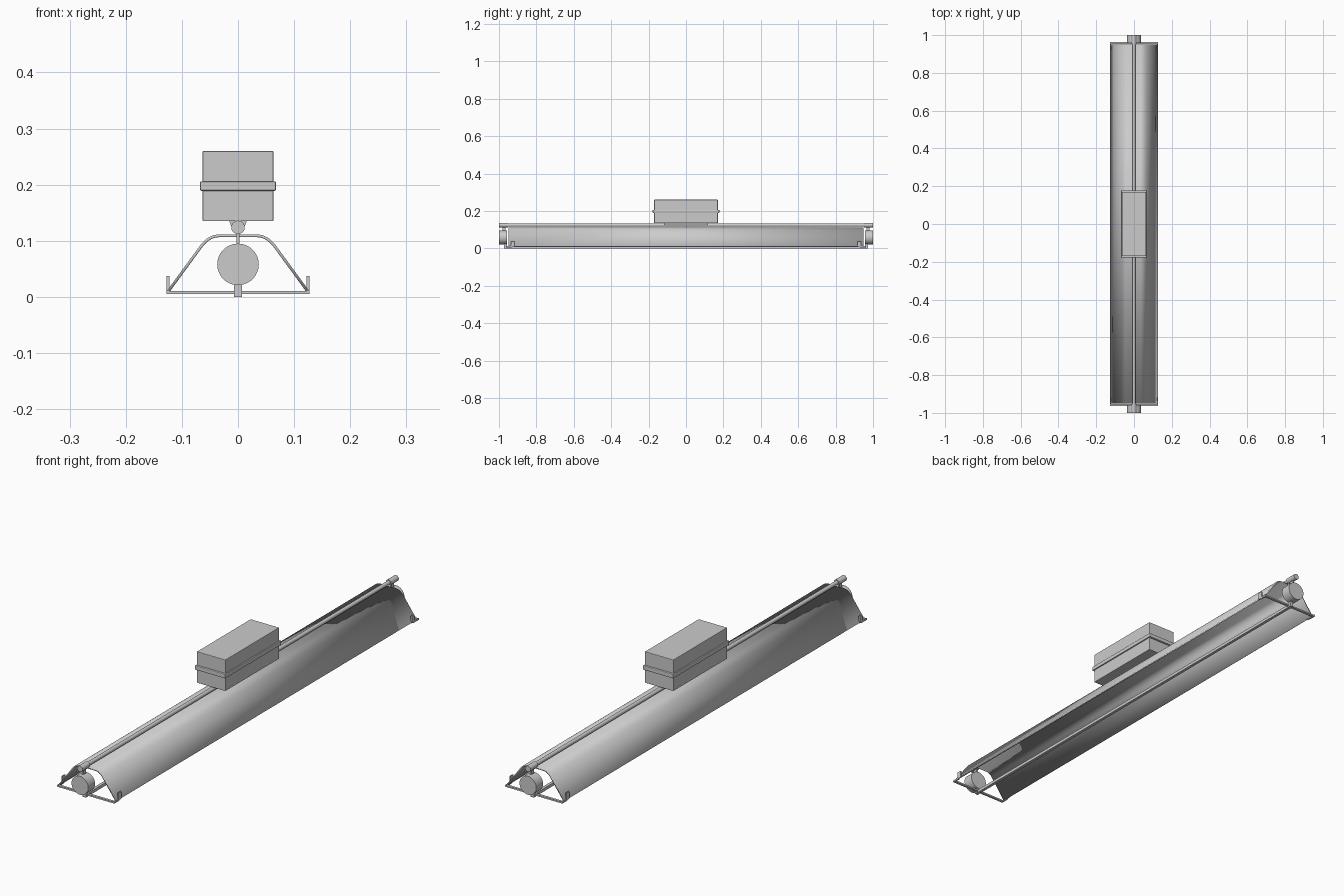
import bpy, bmesh, math
from mathutils import Vector

if "Cube" in bpy.data.objects:
    bpy.data.objects.remove(bpy.data.objects["Cube"])


def box(name, x0, x1, y0, y1, z0, z1, bevel=0.0):
    bpy.ops.mesh.primitive_cube_add(size=1, location=((x0 + x1) / 2, (y0 + y1) / 2, (z0 + z1) / 2))
    o = bpy.context.object
    o.name = name
    o.scale = (x1 - x0, y1 - y0, z1 - z0)
    bpy.ops.object.transform_apply(location=False, rotation=False, scale=True)
    if bevel:
        m = o.modifiers.new("bevel", "BEVEL")
        m.width = bevel
        m.segments = 2
    return o


def rod_y(name, r, y0, y1, z, sides=32):
    bpy.ops.mesh.primitive_cylinder_add(vertices=sides, radius=r, depth=y1 - y0,
                                        location=(0, (y0 + y1) / 2, z), rotation=(math.pi / 2, 0, 0))
    o = bpy.context.object
    o.name = name
    bpy.ops.object.shade_smooth_by_angle()
    return o


def extrude_y(name, pts, y0, y1, closed):
    bm = bmesh.new()
    a = [bm.verts.new((x, y0, z)) for x, z in pts]
    b = [bm.verts.new((x, y1, z)) for x, z in pts]
    n = len(pts)
    for i in range(n if closed else n - 1):
        j = (i + 1) % n
        bm.faces.new((a[i], a[j], b[j], b[i]))
    if closed:
        bm.faces.new(a[::-1])
        bm.faces.new(b)
    bmesh.ops.recalc_face_normals(bm, faces=bm.faces)
    me = bpy.data.meshes.new(name)
    bm.to_mesh(me)
    bm.free()
    o = bpy.data.objects.new(name, me)
    bpy.context.collection.objects.link(o)
    bpy.ops.object.select_all(action="DESELECT")
    bpy.context.view_layer.objects.active = o
    o.select_set(True)
    bpy.ops.object.shade_smooth_by_angle()
    return o


# Reflector: folded sheet with rounded shoulders
p0, p1, p2 = Vector((-0.065, 0.091)), Vector((-0.051, 0.109)), Vector((-0.033, 0.109))
half = [Vector((-0.125, 0.009))]
for i in range(9):
    t = i / 8
    half.append(p0 * (1 - t) ** 2 + p1 * 2 * t * (1 - t) + p2 * t * t)
profile = [(p.x, p.y) for p in half] + [(-p.x, p.y) for p in reversed(half)]
reflector = extrude_y("reflector", profile, -0.95, 0.95, False)
m = reflector.modifiers.new("thickness", "SOLIDIFY")
m.thickness = 0.005
m.offset = 0

# Long support rod above and slim guard bar below
rod_y("support_rod", 0.008, -0.96, 0.96, 0.124)
box("lower_bar", -0.006, 0.006, -0.965, 0.965, 0.0, 0.012)

# Parts repeated at both ends
for s, end in ((-1, "front"), (1, "back")):
    def span(a, b):
        return sorted((s * a, s * b))
    rod_y("lamp_socket_" + end, 0.037, *span(0.957, 1.0), 0.058, 48)
    rod_y("rod_cap_" + end, 0.012, *span(0.952, 1.0), 0.124)
    box("socket_hanger_" + end, -0.003, 0.003, *span(0.966, 0.982), 0.09, 0.118)
    box("socket_foot_" + end, -0.007, 0.007, *span(0.958, 0.972), 0.0, 0.025)
    box("cross_bar_" + end, -0.127, 0.127, *span(0.953, 0.963), 0.005, 0.011)
    for k, side in ((-1, "left"), (1, "right")):
        xs = sorted((k * 0.122, k * 0.127))
        box("clip_" + end + "_" + side, *xs, *span(0.918, 0.936), 0.008, 0.037)
        box("clip_arm_" + end + "_" + side, *xs, *span(0.93, 0.963), 0.005, 0.012)

# Ballast housing with rim and saddle mount
box("housing_lower", -0.063, 0.063, -0.17, 0.17, 0.135, 0.195, 0.0015)
box("housing_lid", -0.063, 0.063, -0.17, 0.17, 0.2, 0.26, 0.0015)
box("housing_rim", -0.068, 0.068, -0.178, 0.178, 0.189, 0.206, 0.003)
extrude_y("saddle_mount", [(-0.016, 0.136), (0.016, 0.136), (0.009, 0.119), (-0.009, 0.119)],
          -0.115, 0.115, True)
